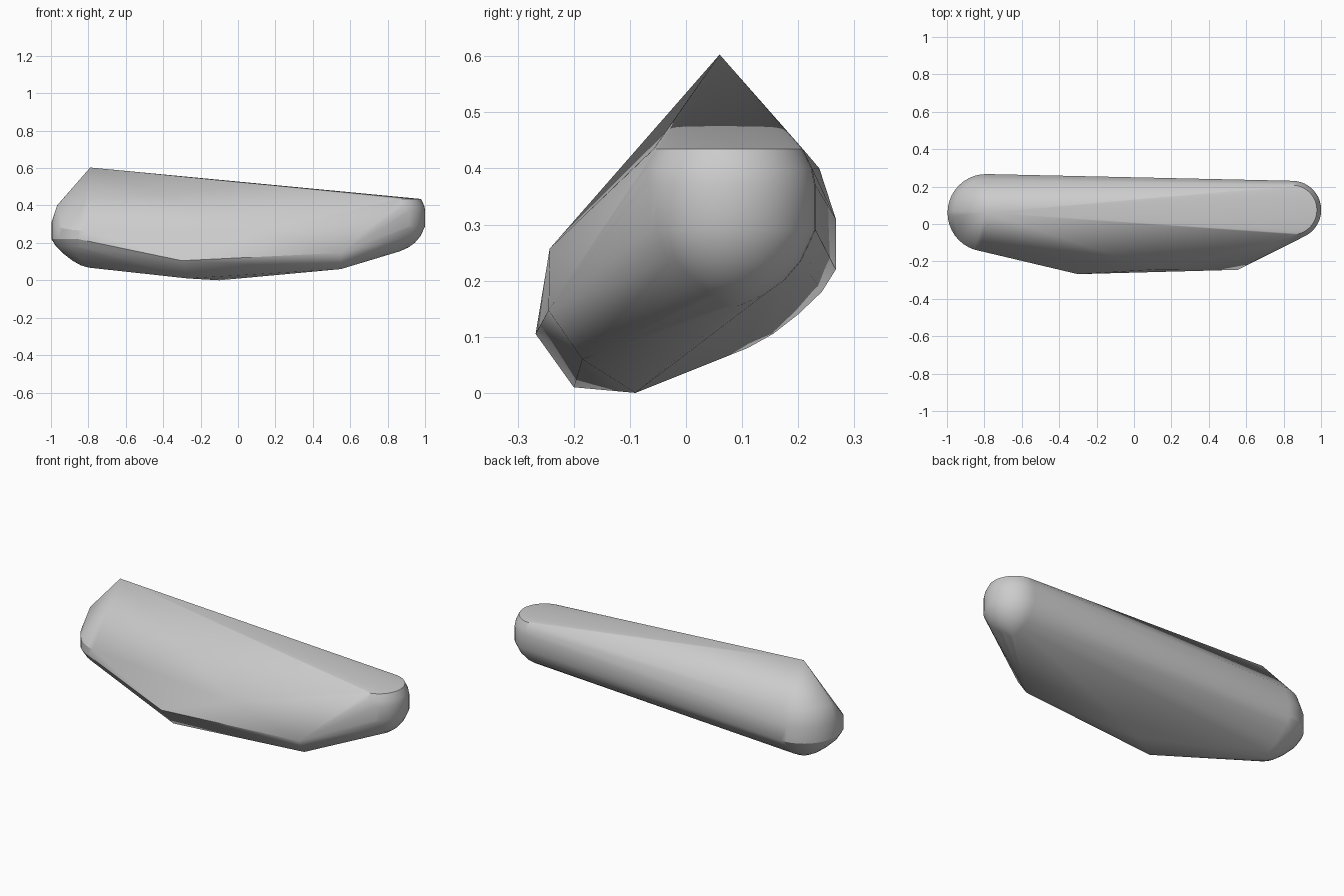
import bpy
import bmesh
from math import cos, sin, pi, radians

cube = bpy.data.objects.get("Cube")
if cube:
    bpy.data.objects.remove(cube, do_unlink=True)

# One stone grey colour
grey = bpy.data.materials.new("stone_grey")
grey.use_nodes = True
colour = (0.6, 0.6, 0.6, 1)
grey.diffuse_color = colour
grey.node_tree.nodes["Principled BSDF"].inputs["Base Color"].default_value = colour

bm = bmesh.new()


def rounded_end(cx, cy, rings, tilt=0.0, segments=40):
    """Stack of rings (height, radius); tilt lowers the front of the wide rings."""
    for z, r in rings:
        for i in range(segments):
            a = 2 * pi * i / segments
            drop = tilt * max(0, -sin(a)) if z > 0.3 else 0
            bm.verts.new((cx + r * cos(a), cy + r * sin(a), z - drop))


# Large right end, round below and drawn up to a peak
rounded_end(-0.79, 0.06, [(0.31, 0.207), (0.22, 0.207), (0.18, 0.182), (0.14, 0.14),
                          (0.105, 0.095), (0.08, 0.05), (0.068, 0.01)], tilt=0.045)
for i in range(21):
    a = pi * i / 20 + 0.1
    bm.verts.new((-0.79 + 0.178 * cos(a), 0.06 + 0.178 * sin(a), 0.40))
bm.verts.new((-0.79, 0.06, 0.603))

# Small left end with a flat top
rounded_end(0.845, 0.075, [(0.435, 0.133), (0.40, 0.15), (0.37, 0.156), (0.29, 0.156),
                           (0.235, 0.13), (0.20, 0.10), (0.175, 0.065), (0.155, 0.02)])

# Front keel corners, front bulge and lowest point
for p in [(-0.30, -0.268, 0.105), (-0.27, -0.20, 0.01), (0.555, -0.245, 0.147),
          (0.55, -0.185, 0.06), (0.12, -0.243, 0.257), (-0.10, -0.09, 0)]:
    bm.verts.new(p)

# Wrap everything in one convex skin
bmesh.ops.convex_hull(bm, input=bm.verts[:])
bmesh.ops.delete(bm, geom=[v for v in bm.verts if not v.link_faces], context="VERTS")
bmesh.ops.dissolve_limit(bm, angle_limit=radians(0.5), verts=bm.verts[:], edges=bm.edges[:])
bmesh.ops.recalc_face_normals(bm, faces=bm.faces[:])

mesh = bpy.data.meshes.new("stone_body")
bm.to_mesh(mesh)
bm.free()
mesh.materials.append(grey)
body = bpy.data.objects.new("stone_body", mesh)
bpy.context.collection.objects.link(body)
bpy.ops.object.select_all(action="DESELECT")
body.select_set(True)
bpy.context.view_layer.objects.active = body
bpy.ops.object.shade_smooth_by_angle(angle=radians(30))
